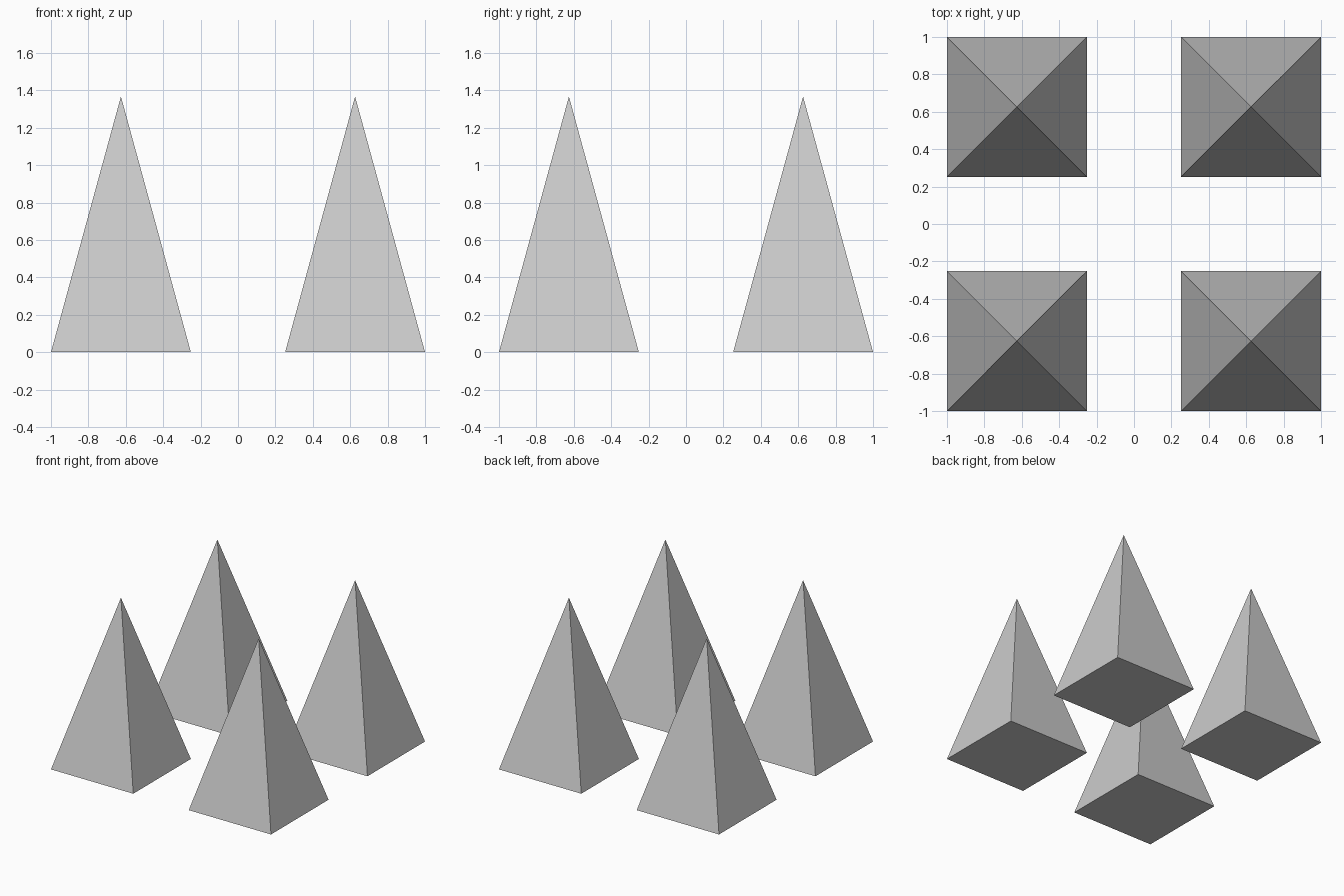
import bpy
from math import pi, sqrt

if "Cube" in bpy.data.objects:
    bpy.data.objects.remove(bpy.data.objects["Cube"])

CENTRE = 0.626   # distance of each pyramid axis from x = 0 and y = 0
HALF = 0.374     # half the base width
HEIGHT = 1.367


def pyramid(name, x, y):
    # Four-sided cone, turned so its base edges follow the axes
    bpy.ops.mesh.primitive_cone_add(
        vertices=4, radius1=HALF * sqrt(2), radius2=0, depth=HEIGHT,
        location=(x, y, HEIGHT / 2), rotation=(0, 0, pi / 4))
    obj = bpy.context.object
    obj.name = name
    bpy.ops.object.transform_apply(location=False, rotation=True, scale=False)


# One pyramid in each corner of the square
for side_y, row in ((-1, "front"), (1, "back")):
    for side_x, column in ((-1, "left"), (1, "right")):
        pyramid(f"{row}_{column}_pyramid", side_x * CENTRE, side_y * CENTRE)
